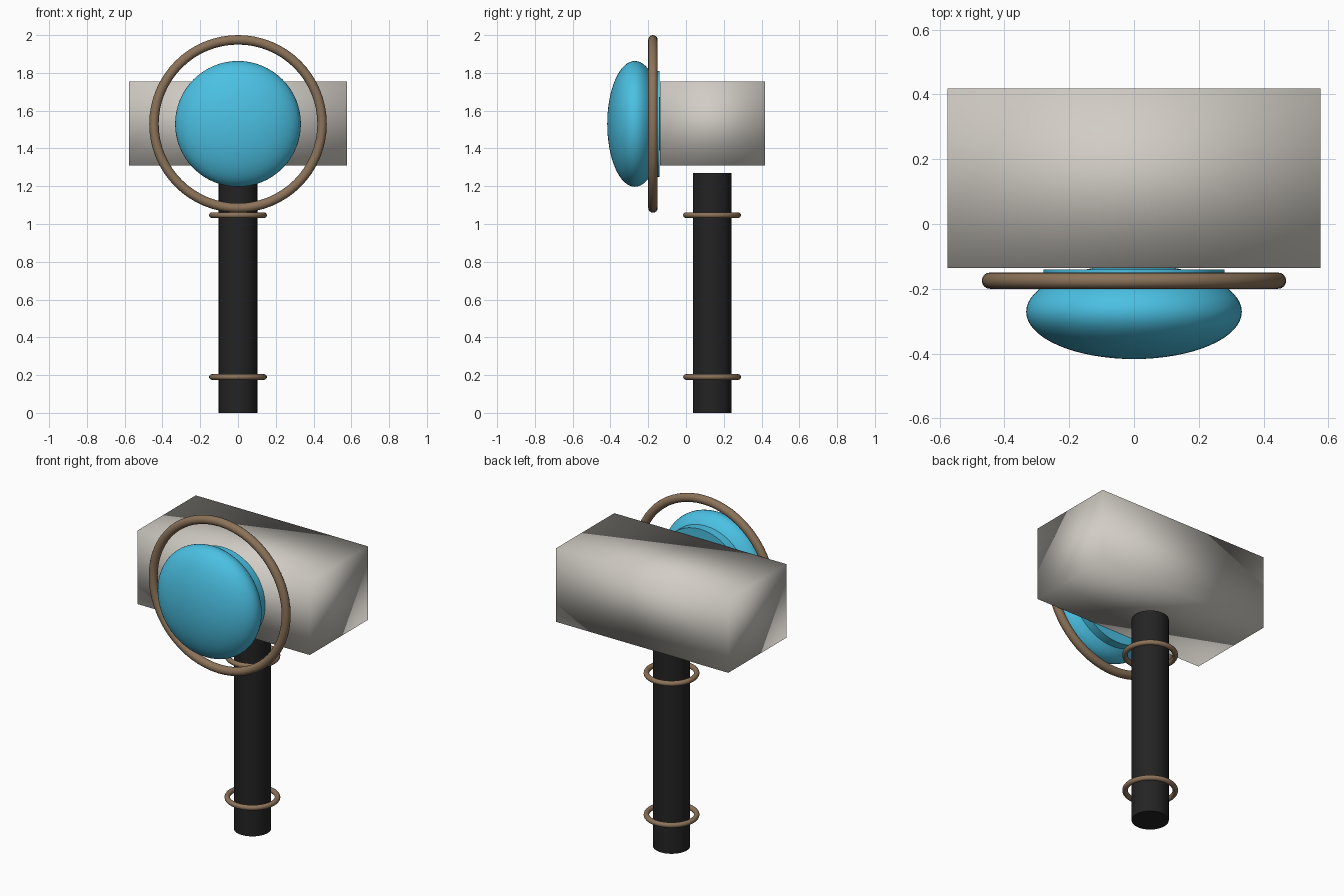
import bpy, math
from mathutils import Matrix

cube = bpy.data.objects.get("Cube")
if cube:
    bpy.data.objects.remove(cube, do_unlink=True)


def material(name, rgb):
    m = bpy.data.materials.new(name)
    m.use_nodes = True
    color = (*rgb, 1)
    m.diffuse_color = color
    m.node_tree.nodes["Principled BSDF"].inputs["Base Color"].default_value = color
    return m


GREY = material("warm grey", (0.64, 0.61, 0.56))
BLUE = material("sky blue", (0.07, 0.53, 0.77))
BRONZE = material("bronze", (0.26, 0.17, 0.10))
BLACK = material("black", (0.017, 0.017, 0.018))

HEAD_Z = 1.53
HANDLE_Y = 0.138
FACE_FRONT = (math.pi / 2, 0, 0)


def finish(name, mat, scale=(1, 1, 1), smooth="all"):
    """Name, colour, scale and shade the object just added."""
    ob = bpy.context.object
    ob.name = ob.data.name = name
    ob.data.materials.append(mat)
    ob.data.transform(Matrix.Diagonal((*scale, 1)))
    if smooth == "all":
        bpy.ops.object.shade_smooth()
    else:
        bpy.ops.object.shade_smooth_by_angle(angle=math.radians(40))
    return ob


def ring(name, location, major, minor, rotation=(0, 0, 0)):
    bpy.ops.mesh.primitive_torus_add(
        location=location, rotation=rotation, major_radius=major,
        minor_radius=minor, major_segments=64, minor_segments=16)
    finish(name, BRONZE)


def cylinder(name, mat, location, radius, depth, rotation=(0, 0, 0)):
    bpy.ops.mesh.primitive_cylinder_add(
        vertices=64, location=location, rotation=rotation,
        radius=radius, depth=depth)
    finish(name, mat, smooth="angle")


# Block-shaped head, softly shaded across its edges
bpy.ops.mesh.primitive_cube_add(size=1, location=(0, 0.141, HEAD_Z + 0.002))
finish("head_block", GREY, (1.152, 0.555, 0.446))

# Domed face with a backing disc and the large hoop around it
bpy.ops.mesh.primitive_uv_sphere_add(
    segments=64, ring_count=32, radius=1, location=(0, -0.271, HEAD_Z),
    rotation=FACE_FRONT)
finish("face_dome", BLUE, (0.333, 0.333, 0.146))
cylinder("face_backing", BLUE, (0, -0.17, HEAD_Z), 0.28, 0.06, FACE_FRONT)
ring("face_hoop", (0, -0.175, HEAD_Z), 0.445, 0.025, FACE_FRONT)

# Handle with two loose rings
cylinder("handle", BLACK, (0, HANDLE_Y, 0.635), 0.102, 1.27)
for name, z in (("lower_handle_ring", 0.19), ("upper_handle_ring", 1.047)):
    ring(name, (0, HANDLE_Y, z), 0.138, 0.015)
